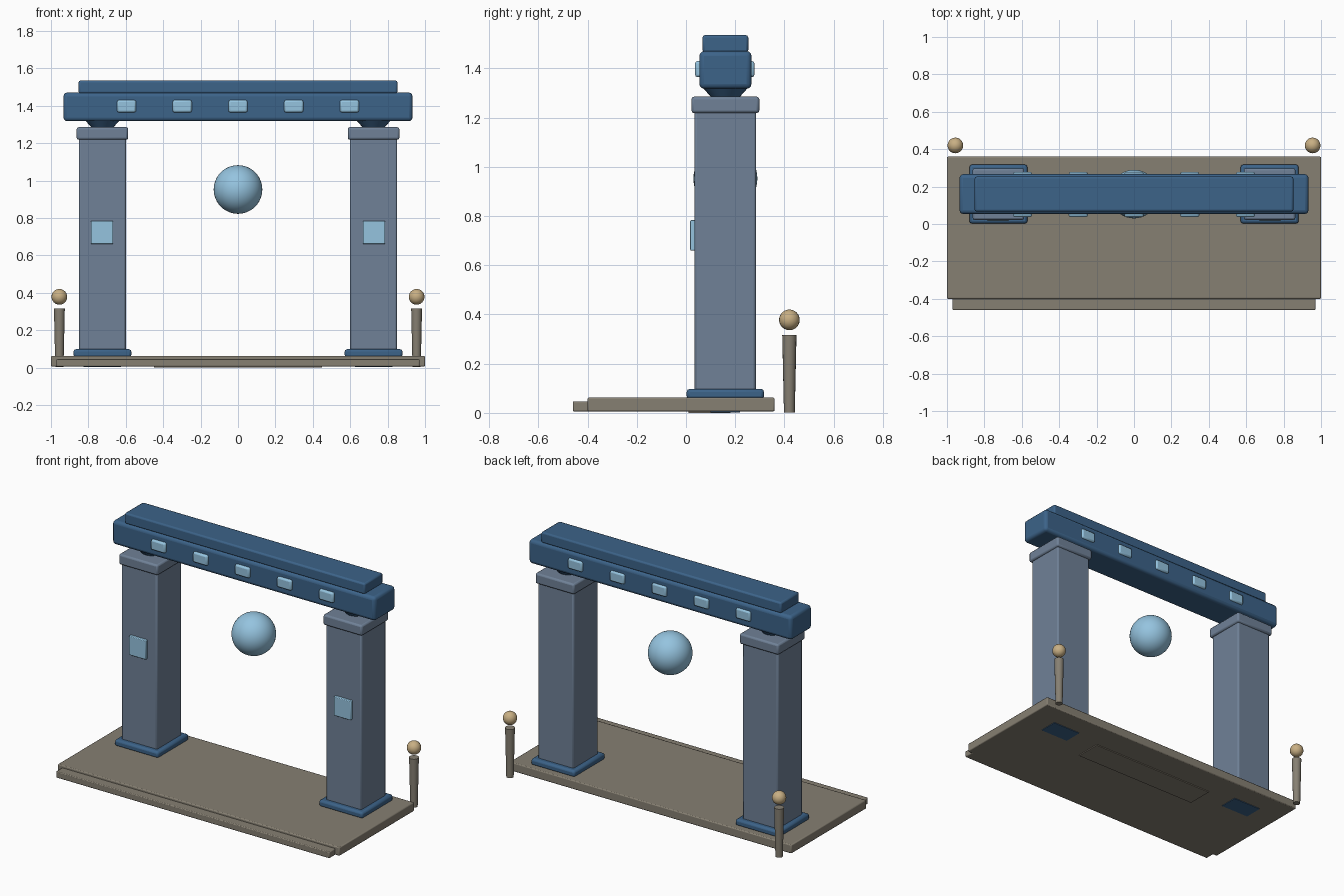
import bpy, math

if "Cube" in bpy.data.objects:
    bpy.data.objects.remove(bpy.data.objects["Cube"])


def material(name, rgb):
    m = bpy.data.materials.new(name)
    m.diffuse_color = (*rgb, 1)
    m.use_nodes = True
    m.node_tree.nodes["Principled BSDF"].inputs["Base Color"].default_value = m.diffuse_color
    return m


STONE = material("blue_grey_stone", (0.16, 0.22, 0.31))
BLUE = material("deep_blue", (0.045, 0.125, 0.25))
FLOOR = material("warm_grey", (0.24, 0.215, 0.17))
GLOW = material("pale_blue", (0.30, 0.55, 0.74))
GOLD = material("tan_gold", (0.58, 0.43, 0.23))
CY = 0.16  # depth centre of the gate


def finish(name, mat, smooth=True):
    o = bpy.context.object
    o.name = name
    o.data.materials.append(mat)
    if smooth:
        bpy.ops.object.shade_smooth_by_angle(angle=math.radians(35))
    return o


def box(name, mat, x, y, z, bevel=0.0, segments=2):
    """Box from (min, max) ranges with rounded edges."""
    bpy.ops.mesh.primitive_cube_add(size=1, location=[sum(r) / 2 for r in (x, y, z)])
    bpy.context.object.scale = [r[1] - r[0] for r in (x, y, z)]
    bpy.ops.object.transform_apply(location=False, rotation=False, scale=True)
    o = finish(name, mat)
    if bevel:
        b = o.modifiers.new("bevel", "BEVEL")
        b.width, b.segments = bevel, segments
    return o


def around(c, half):
    return (c - half, c + half)


def cone(name, mat, loc, r1, r2, depth, verts=16):
    bpy.ops.mesh.primitive_cone_add(vertices=verts, radius1=r1, radius2=r2, depth=depth, location=loc)
    return finish(name, mat)


def ball(name, mat, loc, r, seg=32, rings=16):
    bpy.ops.mesh.primitive_uv_sphere_add(segments=seg, ring_count=rings, radius=r, location=loc)
    return finish(name, mat)


# Floor platform, front step and underside pad
box("platform", FLOOR, (-1, 1), (-0.40, 0.36), (0.006, 0.062), 0.006)
box("front_step", FLOOR, (-0.97, 0.97), (-0.46, -0.38), (0.006, 0.047), 0.005)
box("underside_pad", FLOOR, (-0.45, 0.45), (0.01, 0.18), (0.0, 0.02))

for side, s in (("left", -1), ("right", 1)):
    px = 0.725 * s
    # Pillar with plinth, capital and flared neck
    box(side + "_plinth", BLUE, around(px, 0.155), around(CY, 0.157), (0.055, 0.098), 0.013)
    box(side + "_foot", BLUE, around(px, 0.10), around(CY, 0.06), (0.002, 0.06))
    box(side + "_pillar", STONE, around(px, 0.126), around(CY, 0.125), (0.08, 1.23), 0.01)
    box(side + "_capital", STONE, around(px, 0.138), around(CY, 0.138), (1.218, 1.285), 0.011)
    cone(side + "_neck", BLUE, (px, CY, 1.305), 0.055, 0.10, 0.05, 24)
    # Glowing panel on the pillar front
    box(side + "_panel", GLOW, around(0.727 * s, 0.06), (0.017, 0.045), (0.66, 0.783), 0.004)
    # Lamp post behind the platform
    cone(side + "_lamp_post", FLOOR, (0.955 * s, 0.42, 0.159), 0.022, 0.029, 0.314)
    ball(side + "_lamp", GOLD, (0.955 * s, 0.42, 0.378), 0.042, 20, 12)

# Lintel and its top slab
box("lintel", BLUE, (-0.933, 0.933), around(CY, 0.106), (1.317, 1.47), 0.02, 3)
box("top_slab", BLUE, (-0.852, 0.852), around(CY, 0.093), (1.465, 1.535), 0.01)

# Row of gems on the front and back of the lintel
for face, y in (("front", (0.037, 0.07)), ("back", (0.25, 0.278))):
    for i in range(5):
        box(f"{face}_gem_{i + 1}", GLOW, around((i - 2) * 0.298, 0.051), y, (1.364, 1.43), 0.010)

# Floating orb
ball("orb", GLOW, (0, CY, 0.952), 0.13, 40, 24)
